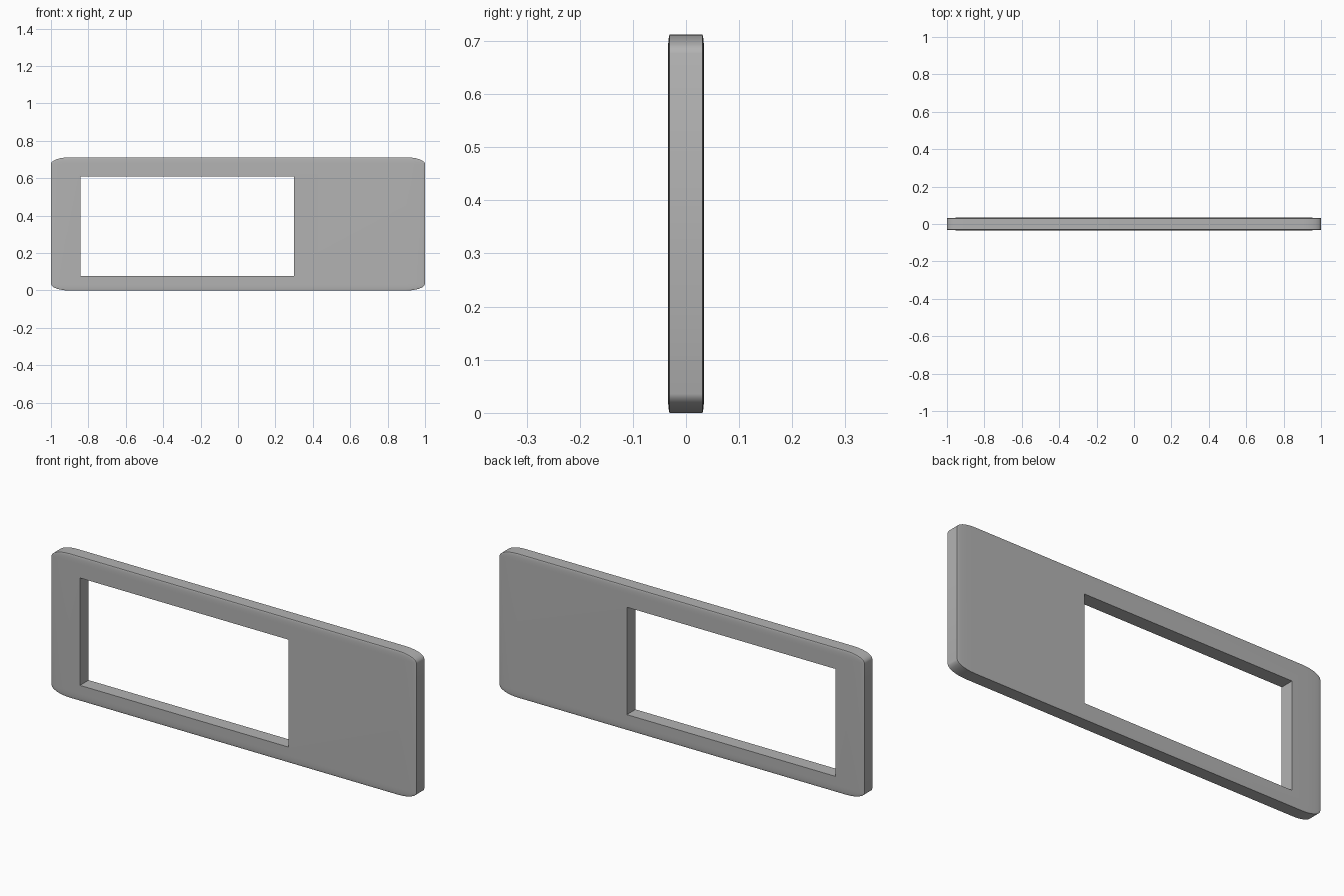
import bpy
import math

default = bpy.data.objects.get("Cube")
if default:
    bpy.data.objects.remove(default, do_unlink=True)

LENGTH, DEPTH, HEIGHT = 2.0, 0.068, 0.712
HOLE_X = (-0.842, 0.30)
HOLE_Z = (0.077, 0.609)

# Plain grey finish
grey = bpy.data.materials.new("mid_grey")
grey.use_nodes = True
colour = (0.45, 0.45, 0.45, 1)
grey.diffuse_color = colour
grey.node_tree.nodes["Principled BSDF"].inputs["Base Color"].default_value = colour


def box(name, centre, size):
    bpy.ops.mesh.primitive_cube_add(size=1, location=centre)
    obj = bpy.context.object
    obj.name = name
    obj.scale = size
    obj.data.materials.append(grey)
    return obj


# Panel: rounded before scaling, so the rounding stretches with each side
panel = box("frame_panel", (0, 0, HEIGHT / 2), (LENGTH, DEPTH, HEIGHT))
rounding = panel.modifiers.new("rounding", "BEVEL")
rounding.width = 0.05
rounding.segments = 6
rounding.limit_method = "NONE"
bpy.ops.object.modifier_apply(modifier=rounding.name)
bpy.ops.object.transform_apply(location=True, rotation=False, scale=True)

# Off-centre rectangular window
cutter = box("window_cutter",
             (sum(HOLE_X) / 2, 0, sum(HOLE_Z) / 2),
             (HOLE_X[1] - HOLE_X[0], 1, HOLE_Z[1] - HOLE_Z[0]))
cutter.hide_render = True

bpy.ops.object.select_all(action="DESELECT")
panel.select_set(True)
bpy.context.view_layer.objects.active = panel
cut = panel.modifiers.new("window", "BOOLEAN")
cut.operation = "DIFFERENCE"
cut.solver = "EXACT"
cut.object = cutter
bpy.ops.object.modifier_apply(modifier=cut.name)
bpy.data.objects.remove(cutter, do_unlink=True)

bpy.ops.object.shade_smooth_by_angle(angle=math.radians(30))
